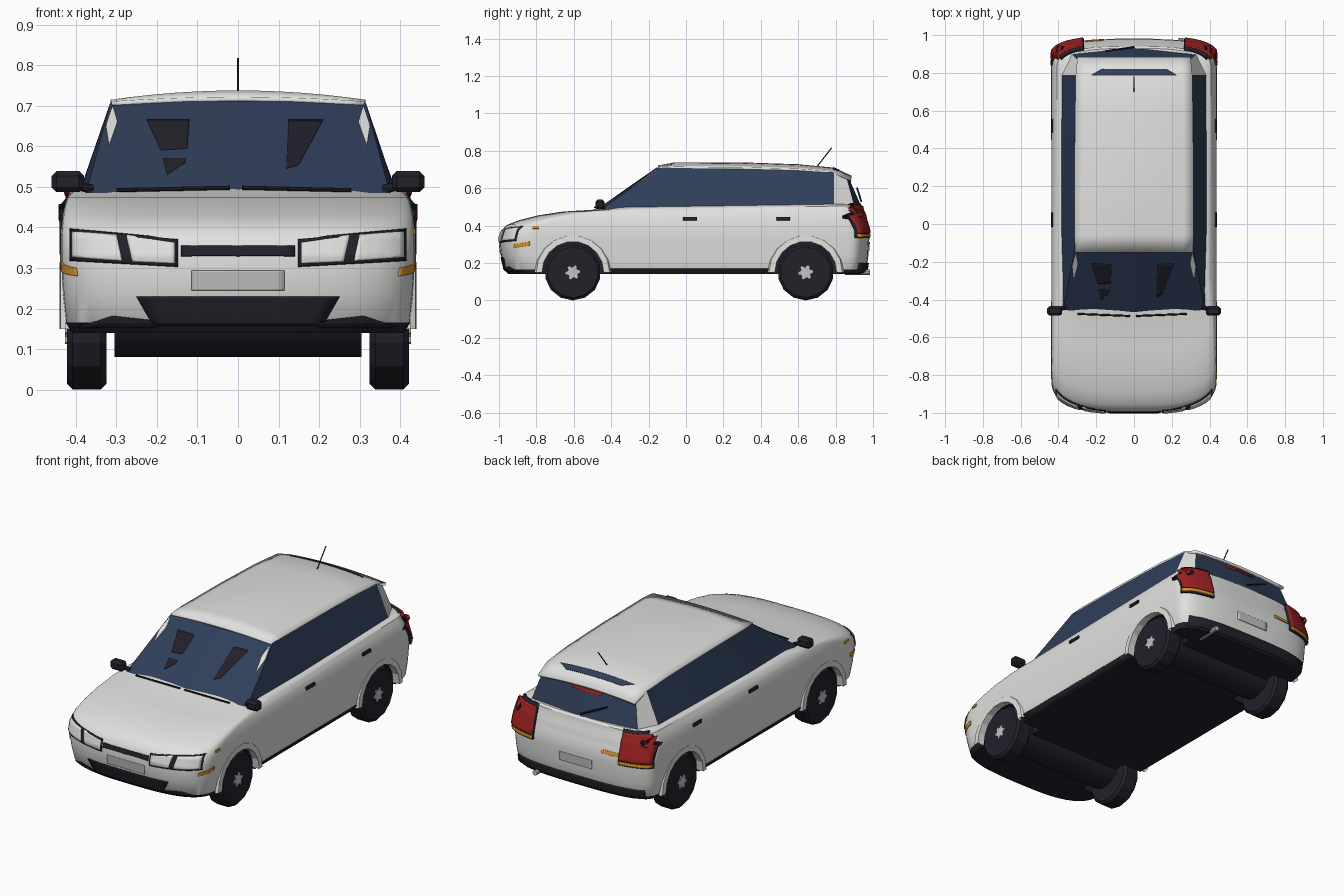
import bpy, bmesh, math
from mathutils import Vector, Matrix
from mathutils.bvhtree import BVHTree

if "Cube" in bpy.data.objects:
    bpy.data.objects.remove(bpy.data.objects["Cube"])


def material(name, r, g, b):
    m = bpy.data.materials.new(name)
    m.use_nodes = True
    m.diffuse_color = (r, g, b, 1)
    m.node_tree.nodes["Principled BSDF"].inputs["Base Color"].default_value = (r, g, b, 1)
    return m


WHITE = material("white paint", .75, .75, .74)
DARK = material("black rubber", .016, .015, .023)
GLASS = material("blue glass", .028, .048, .1)
RED = material("red lens", .33, .015, .016)
AMBER = material("amber lens", .68, .3, .02)
SILVER = material("silver", .55, .55, .55)
smooth = []


def finish(name, bm, mats, soft=True):
    bmesh.ops.recalc_face_normals(bm, faces=bm.faces)
    mesh = bpy.data.meshes.new(name)
    bm.to_mesh(mesh)
    for m in mats:
        mesh.materials.append(m)
    ob = bpy.data.objects.new(name, mesh)
    bpy.context.collection.objects.link(ob)
    if soft:
        smooth.append(ob)
    return ob


def bridge(bm, a, b, closed=True):
    n = len(a)
    return [bm.faces.new((a[i], a[(i + 1) % n], b[(i + 1) % n], b[i]))
            for i in range(n if closed else n - 1)]


def cylinder(bm, p, q, radius, sides):
    p, q = Vector(p), Vector(q)
    turn = (q - p).to_track_quat('Z', 'Y').to_matrix().to_4x4()
    return bmesh.ops.create_cone(bm, cap_ends=True, segments=sides, radius1=radius, radius2=radius,
                                 depth=(q - p).length, matrix=Matrix.Translation((p + q) / 2) @ turn)


def rod(name, p, q, radius, mat, sides=8):
    bm = bmesh.new()
    cylinder(bm, p, q, radius, sides)
    return finish(name, bm, [mat])


# Body: rounded plan outlines stacked by height (z, half width, front, rear)
LEVELS = [(.14, .41, -.95, .95), (.165, .425, -.972, .965), (.24, .432, -.99, .975),
          (.33, .437, -1, .98), (.375, .437, -.987, .977), (.405, .435, -.955, .967),
          (.43, .432, -.89, .96), (.455, .427, -.79, .955), (.475, .42, -.66, .945),
          (.492, .408, -.5, .94), (.503, .385, -.46, .93)]


def outline(w, front, rear):
    half = []
    steps = 12
    for end, depth, order in ((front, .2, range(steps + 1)), (rear, -.12, range(steps, -1, -1))):
        for i in order:
            a = math.pi / 2 * i / steps
            half.append((w * math.sin(a) ** .667, end + depth * (1 - max(0, math.cos(a)) ** .667)))
    return half + [(-x, y) for x, y in half[-2:0:-1]]


bm = bmesh.new()
rings = []
for z, w, f, r in LEVELS:
    rise = .015 if z > .48 else 0
    rings.append([bm.verts.new((x, y, z + rise * y)) for x, y in outline(w, f, r)])
for a, b in zip(rings, rings[1:]):
    bridge(bm, a, b)
bm.faces.new(rings[0])
bm.faces.new(rings[-1])
body = finish("body", bm, [WHITE, DARK])
BODY = BVHTree.FromBMesh(bm)

# Wheel wells
AXLES = (-.605, .64)
bm = bmesh.new()
for y in AXLES:
    for s in (1, -1):
        cylinder(bm, (s * .29, y, .15), (s * .6, y, .15), .17, 20)
cutter = finish("well_cutter", bm, [DARK], False)
cutter.hide_render = True
cut = body.modifiers.new("wells", 'BOOLEAN')
cut.operation, cut.solver, cut.object = 'DIFFERENCE', 'EXACT', cutter
bpy.context.view_layer.update()
body.data = bpy.data.meshes.new_from_object(body.evaluated_get(bpy.context.evaluated_depsgraph_get()))
body.modifiers.clear()
bpy.data.objects.remove(cutter)
body.data.materials.clear()
for m in (WHITE, DARK):
    body.data.materials.append(m)
for p in body.data.polygons:
    c = p.center
    in_well = abs(c.x) < .4 and c.z < .33 and min(math.hypot(c.y - y, c.z - .15) for y in AXLES) < .176
    p.material_index = int(c.z < .165 or in_well)

# Cabin: columns of (base, top) from windscreen centre round to the rear centre
COLUMNS = [((0, -.48, .485), (0, -.155, .712)), ((.375, -.455, .485), (.315, -.14, .708)),
           ((.387, 0, .495), (.316, .1, .706)), ((.387, .45, .5), (.314, .45, .7)),
           ((.383, .79, .508), (.308, .79, .685)), ((.33, .9, .508), (.29, .86, .655)),
           ((0, .935, .508), (0, .868, .66))]
flip = [tuple((-x, y, z) for x, y, z in c) for c in COLUMNS[-2:0:-1]]
bm = bmesh.new()
low, high = ([bm.verts.new(c[k]) for c in COLUMNS + flip] for k in (0, 1))
for f in bridge(bm, low, high):
    c = f.calc_center_median()
    f.material_index = int(.8 < c.y and abs(c.x) > .25)
bm.faces.new(low)
bm.faces.new(high)
finish("cabin_glass", bm, [GLASS, WHITE], False)
CABIN = BVHTree.FromBMesh(bm)

# Crowned roof with rear spoiler lip (y, half width, edge height, centre height)
bm = bmesh.new()
rows = []
for y, w, edge, top in ((-.15, .312, .711, .722), (-.06, .315, .715, .738), (.3, .315, .712, .738),
                        (.6, .312, .704, .728), (.79, .308, .69, .71), (.885, .3, .652, .667)):
    rows.append([bm.verts.new((w * t / 6, y, edge + (top - edge) * (1 - (t / 6) ** 2)))
                 for t in range(-6, 7)])
for a, b in zip(rows, rows[1:]):
    bridge(bm, a, b, False)
roof = finish("roof", bm, [WHITE])
ROOF = BVHTree.FromBMesh(bm)
thick = roof.modifiers.new("thickness", 'SOLIDIFY')
thick.thickness, thick.offset = .014, -1

# Plates laid on a surface by projecting a four-cornered patch
VIEWS = {"front": (0, 1, 0), "back": (0, -1, 0), "left": (-1, 0, 0), "right": (1, 0, 0), "top": (0, 0, -1)}


def plate(name, view, corners, mat, target=BODY, lift=.004, n=12):
    d = Vector(VIEWS[view])
    a, b, c, e = (Vector(p) for p in corners)
    bm = bmesh.new()
    rows = []
    for j in range(n + 1):
        row = []
        for i in range(n + 1):
            u, v = a.lerp(b, i / n).lerp(e.lerp(c, i / n), j / n)
            p = Vector((u, v, 0) if d.z else (u, 0, v) if d.y else (0, u, v)) - d * 2
            hit = target.ray_cast(p, d)
            if hit[0] is None:
                hit = target.find_nearest(p + d)
            normal = hit[1] if hit[1].dot(d) < 0 else -hit[1]
            row.append(bm.verts.new(hit[0] + normal * lift))
        rows.append(row)
    for p, q in zip(rows, rows[1:]):
        bridge(bm, p, q, False)
    ob = finish(name, bm, [mat])
    if sum(f.normal.dot(d) for f in ob.data.polygons) > 0:
        ob.data.flip_normals()
    mod = ob.modifiers.new("thickness", 'SOLIDIFY')
    mod.thickness, mod.offset = lift + .002, -1


def box(x0, x1, z0, z1):
    return [(x0, z0), (x1, z0), (x1, z1), (x0, z1)]


plate("grille", "front", box(-.14, .14, .33, .354), DARK)
plate("front_number_plate", "front", box(-.115, .115, .245, .294), SILVER)
plate("air_intake", "front", [(-.21, .16), (.21, .16), (.25, .23), (-.25, .23)], DARK)
plate("rear_number_plate", "back", box(-.1, .1, .265, .312), SILVER)
plate("rear_bumper", "back", box(-.39, .39, .15, .2), DARK, lift=.008)
plate("rear_handle", "back", box(-.26, -.16, .37, .388), AMBER)
plate("roof_rear_strip", "top", [(-.23, .785), (.23, .785), (.17, .82), (-.17, .82)], GLASS, ROOF, .002)
plate("brake_strip", "back", box(-.09, .09, .632, .648), RED, CABIN)
plate("seat_right", "front", [(-.19, .59), (-.125, .595), (-.12, .665), (-.225, .665)], DARK, CABIN, .002)
plate("seat_right_base", "front", [(-.175, .53), (-.13, .56), (-.13, .57), (-.185, .57)], DARK, CABIN, .002)
plate("seat_left", "front", [(.12, .545), (.15, .555), (.21, .665), (.125, .665)], DARK, CABIN, .002)

for s, side in ((1, "left"), (-1, "right")):
    def both(part, view, corners, mat, *rest):
        pts = [(s * u, v) for u, v in corners] if view in ("front", "back") else corners
        plate(side + "_" + part, side if view == "side" else view, pts, mat, *rest)

    # Lamps
    both("headlight_frame", "front", [(.148, .303), (.413, .318), (.413, .395), (.148, .37)], DARK)
    both("headlight_inner", "front", [(.156, .312), (.26, .316), (.275, .378), (.156, .361)], WHITE, BODY, .007)
    both("headlight_outer", "front", [(.285, .318), (.406, .327), (.406, .387), (.298, .378)], WHITE, BODY, .007)
    both("front_indicator", "side", [(-.92, .28), (-.835, .293), (-.835, .315), (-.92, .3)], AMBER)
    both("wing_repeater", "side", box(-.82, -.785, .383, .397), AMBER)
    both("lower_lip", "front", [(.2, .155), (.39, .155), (.31, .182), (.2, .17)], DARK)
    both("tail_frame", "back", box(.265, .428, .333, .508), DARK, BODY, .014)
    both("tail_lamp", "back", box(.268, .425, .358, .5), RED, BODY, .02)
    both("tail_indicator", "back", box(.268, .425, .338, .354), AMBER, BODY, .018)
    # Door handles, sill and screen corners
    both("front_door_handle", "side", box(-.015, .06, .428, .444), DARK, BODY, .008)
    both("rear_door_handle", "side", box(.485, .555, .428, .444), DARK, BODY, .008)
    both("sill", "side", box(-.41, .45, .148, .17), DARK)
    both("screen_corner", "front", [(.318, .6), (.326, .65), (.309, .7), (.297, .66)], WHITE, CABIN, .003)

    # Door mirror
    bm = bmesh.new()
    bmesh.ops.create_cube(bm, size=1, matrix=Matrix.Translation((s * .42, -.46, .513))
                          @ Matrix.Diagonal((.08, .05, .052, 1)))
    bmesh.ops.bevel(bm, geom=bm.edges[:], offset=.012, segments=1, affect='EDGES')
    finish(side + "_mirror", bm, [DARK], False)
    rod(side + "_mirror_stalk", (s * .36, -.44, .495), (s * .41, -.455, .505), .011, DARK)

    for y, end in zip(AXLES, ("front", "rear")):
        # Tyre with chamfered shoulders
        bm = bmesh.new()
        cylinder(bm, (s * .325, y, .15), (s * .422, y, .15), .15, 14)
        rims = [e for e in bm.edges if abs(e.verts[0].co.x - e.verts[1].co.x) < .001]
        bmesh.ops.bevel(bm, geom=rims, offset=.014, segments=1, affect='EDGES')
        finish(f"{side}_{end}_tyre", bm, [DARK], False)
        # Star-shaped hub cap
        bm = bmesh.new()
        star = []
        for x in (.42, .427):
            star.append([bm.verts.new((s * x, y + r * math.cos(a), .15 + r * math.sin(a)))
                         for i in range(24) for a in [i * math.pi / 12]
                         for r in [.039 if i % 4 < 2 else .027]])
        bridge(bm, *star)
        bm.faces.new(star[1])
        finish(f"{side}_{end}_hub", bm, [SILVER], False)
        # Flared arch lip
        bm = bmesh.new()
        arcs = [[bm.verts.new((s * x, y + r * math.cos(a), .15 + r * math.sin(a)))
                 for a in (math.pi * i / 9 for i in range(10))]
                for r, x in ((.205, .424), (.196, .438), (.165, .44), (.165, .4))]
        for p, q in zip(arcs, arcs[1:]):
            bridge(bm, p, q, False)
        finish(f"{side}_{end}_arch", bm, [WHITE], False)

# Underbody housings, exhaust, wipers and aerial
for y, end in zip(AXLES, ("front", "rear")):
    rod(end + "_axle_housing", (-.305, y, .2), (.305, y, .2), .12, DARK, 24)
rod("exhaust", (.25, .85, .15), (.25, .985, .15), .014, SILVER, 10)
rod("wiper_right", (-.3, -.476, .492), (-.02, -.487, .498), .005, DARK)
rod("wiper_left", (.01, -.487, .498), (.28, -.476, .492), .005, DARK)
rod("rear_wiper", (0, .937, .53), (-.15, .915, .6), .005, DARK)
rod("aerial", (0, .7, .715), (0, .78, .817), .003, DARK)

bpy.ops.object.select_all(action='DESELECT')
for ob in smooth:
    ob.select_set(True)
bpy.context.view_layer.objects.active = body
bpy.ops.object.shade_smooth_by_angle(angle=math.radians(32))
